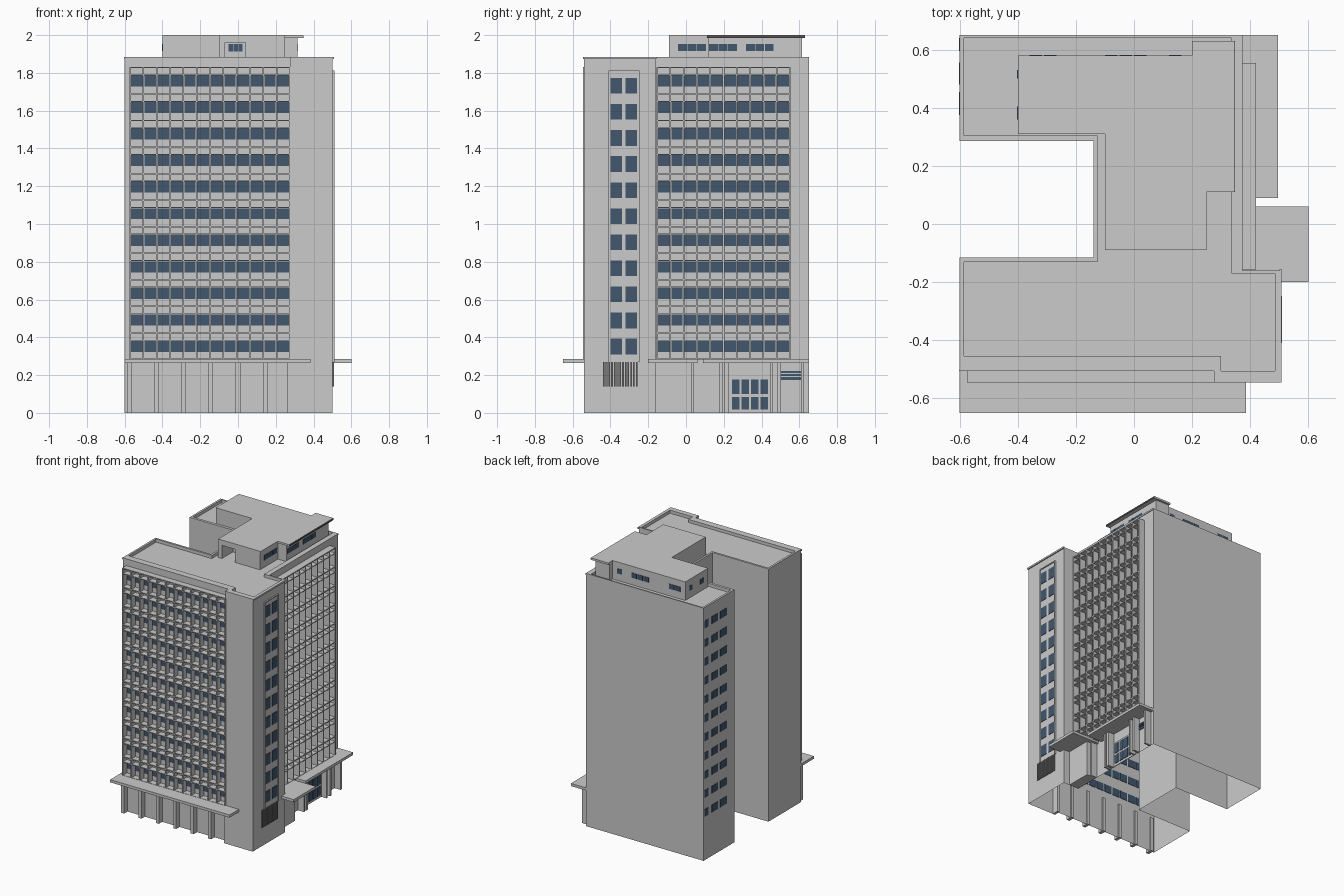
import bpy, bmesh

if "Cube" in bpy.data.objects:
    bpy.data.objects.remove(bpy.data.objects["Cube"])

def material(name, rgb):
    m = bpy.data.materials.new(name)
    m.diffuse_color = (*rgb, 1)
    m.use_nodes = True
    m.node_tree.nodes["Principled BSDF"].inputs["Base Color"].default_value = m.diffuse_color
    return m

GREY = material("concrete grey", (0.6, 0.6, 0.6))
GLASS = material("window blue", (0.053, 0.095, 0.155))
DARK = material("dark trim", (0.1, 0.08, 0.085))
STEEL = material("grille grey", (0.2, 0.2, 0.2))

def finish(bm, name, mat):
    bmesh.ops.recalc_face_normals(bm, faces=bm.faces)
    me = bpy.data.meshes.new(name)
    bm.to_mesh(me)
    bm.free()
    me.materials.append(mat)
    ob = bpy.data.objects.new(name, me)
    bpy.context.collection.objects.link(ob)
    return ob

def boxes(name, items, mat):
    """One object made of boxes given as (x0, x1, y0, y1, z0, z1)."""
    bm = bmesh.new()
    for b in items:
        v = [bm.verts.new((x, y, z)) for x in b[0:2] for y in b[2:4] for z in b[4:6]]
        for f in ((0, 1, 3, 2), (4, 6, 7, 5), (0, 4, 5, 1), (2, 3, 7, 6), (0, 2, 6, 4), (1, 5, 7, 3)):
            bm.faces.new([v[i] for i in f])
    return finish(bm, name, mat)

def walls(bm, lower, upper):
    n = len(lower)
    for i in range(n):
        j = (i + 1) % n
        bm.faces.new((lower[i], lower[j], upper[j], upper[i]))

def ring(bm, pts, z):
    return [bm.verts.new((x, y, z)) for x, y in pts]

def prism(name, pts, z0, z1, mat):
    bm = bmesh.new()
    a, b = ring(bm, pts, z0), ring(bm, pts, z1)
    walls(bm, a, b)
    bm.faces.new(a)
    bm.faces.new(b)
    return finish(bm, name, mat)

# Tower shell: open-bottomed walls, parapet and sunken roof
outer = [(-.6, -.5), (.275, -.5), (.275, -.54), (.5, -.54), (.5, -.16), (.37, -.16),
         (.37, .65), (-.6, .65), (-.6, .285), (-.14, .285), (-.14, -.115), (-.6, -.115)]
inner = [(-.585, -.455), (.3, -.455), (.3, -.505), (.485, -.505), (.485, -.17), (.335, -.17),
         (.335, .64), (-.585, .64), (-.585, .305), (-.125, .305), (-.125, -.13), (-.585, -.13)]
bm = bmesh.new()
r = [ring(bm, outer, 0), ring(bm, outer, 1.885), ring(bm, inner, 1.885), ring(bm, inner, 1.862)]
for lo, up in zip(r, r[1:]):
    walls(bm, lo, up)
bm.faces.new(r[3])
finish(bm, "tower_shell", GREY)

# Thin roof edge caps
boxes("roof_edge_caps", [(.5, .508, -.545, -.155, 1.873, 1.885),
                         (.275, .508, -.545, -.54, 1.873, 1.885),
                         (-.603, .275, -.505, -.5, 1.873, 1.885),
                         (.37, .374, -.16, .65, 1.873, 1.885)], GREY)

# Canopies
boxes("front_canopy", [(-.6, .385, -.65, -.5, .265, .285)], GREY)
boxes("side_canopy", [(.36, .495, .09, .65, .265, .285)], GREY)
boxes("entrance_canopy", [(.37, .6, -.2, .06, .265, .285)], GREY)

# Sunshade grids on the front and right facades
Z0, FLOORS = .285, 11
STEP = (1.83 - Z0) / FLOORS

def facade(name, a0, a1, bays, wall, out, place):
    """place maps (along0, along1, depth0, depth1, z0, z1) onto a box."""
    pitch = (a1 - a0) / bays
    s = 1 if out > wall else -1
    grid, glass = [], []
    for i in range(bays + 1):
        c = a0 + i * pitch
        grid.append(place(c - .004, c + .004, wall, out, Z0, 1.83))
    for k in range(FLOORS + 1):
        z = Z0 + k * STEP
        grid.append(place(a0, a1, wall, out, z - .005, z + .002))
        if k == FLOORS:
            continue
        grid.append(place(a0, a1, wall, out, z + .097, z + .102))
        for i in range(bays):
            c = a0 + (i + .5) * pitch
            glass.append(place(c - .03, c + .03, wall - s * .003, wall + s * .003,
                               z + .038, z + .096))
    boxes(name + "_sunshade_grid", grid, GREY)
    boxes(name + "_windows", glass, GLASS)

facade("front", -.571, .275, 12, -.5, -.545,
       lambda a, b, d, e, z, t: (a, b, min(d, e), max(d, e), z, t))
facade("right", -.153, .55, 10, .37, .42,
       lambda a, b, d, e, z, t: (d, e, a, b, z, t))

# Front ground floor columns, standing in front of the recessed wall
boxes("front_columns", [(-.586 + .1435 * i, -.562 + .1435 * i, -.54, -.49, 0, .265)
                        for i in range(6)] + [(.262, .28, -.54, -.49, 0, .265)], GREY)

# Window strip on the right end of the front wing
boxes("end_window_panel", [(.5, .504, -.405, -.25, .27, 1.81)], GREY)
boxes("end_window_frame", [(.5, .51, -.41, -.404, .27, 1.81), (.5, .51, -.253, -.247, .27, 1.81),
                           (.5, .51, -.41, -.247, 1.805, 1.812)], GREY)
boxes("end_windows", [(.502, .507, y, y + .06, .31 + .138 * k, .393 + .138 * k)
                      for k in range(11) for y in (-.4, -.319)], GLASS)
boxes("vent_grille", [(.5, .508, -.44 + .0145 * i, -.431 + .0145 * i, .14, .27)
                      for i in range(13)], STEEL)

# Windows on the left end of the back wing
boxes("back_wing_windows", [(-.602, -.598, a, b, z, z + .056)
                            for a, b in ((.595, .64), (.48, .555), (.375, .455))
                            for z in [Z0 + k * STEP + .04 for k in range(FLOORS)]], GLASS)

# Entrance side: lobby block, piers, glazed doors and high louvres
boxes("lobby_block", [(.37, .45, -.158, .03, 0, .265)], GREY)
boxes("entrance_piers", [(.37, .42, a, b, 0, .265)
                         for a, b in ((.03, .042), (.178, .192), (.205, .225), (.445, .457),
                                      (.485, .5), (.61, .625))], GREY)
boxes("entrance_frame", [(.37, .376, .235, .445, 0, .188)], GREY)
boxes("entrance_glazing", [(.374, .38, .244 + .05 * i, .283 + .05 * i, a, b)
                           for i in range(4) for a, b in ((.018, .085), (.1, .176))], GLASS)
boxes("louvre_windows", [(.37, .376, .503, .608, z, t)
                         for z, t in ((.173, .19), (.195, .205), (.21, .222))], GLASS)

# Rooftop penthouse with a doorway notch in front
corner = [(.245, -.09), (.245, .12), (.315, .12), (.315, .615), (.2, .615), (.2, .58),
          (-.4, .58), (-.4, .31), (-.1, .31), (-.1, -.09)]
notch = [(-.07, -.09), (-.07, .04), (.04, .04), (.04, -.09)]
prism("penthouse_walls", corner + notch, 1.855, 1.96, GREY)
prism("penthouse_upper_walls", corner, 1.96, 1.987, GREY)
roof = [(.25, -.09), (.25, .11), (.345, .11), (.345, .63), (.2, .63), (.2, .58),
        (-.4, .58), (-.4, .31), (-.1, .31), (-.1, -.09)]
prism("penthouse_roof", roof, 1.986, 2.0, GREY)
boxes("penthouse_fascia", [(.344, .347, .11, .63, 1.986, 1.998)], DARK)

# Penthouse windows: right, front, back and left
pw = [(.244, .247, -.043 + .051 * i, .005 + .051 * i, 1.915, 1.952) for i in range(3)]
pw += [(.314, .317, a + .05 * i, a + .047 + .05 * i, 1.915, 1.952)
       for a in (.122, .317) for i in range(3)]
pw += [(-.05 + .026 * i, -.027 + .026 * i, .037, .041, 1.912, 1.953)[:2] + (.036, .041, 1.912, 1.953)
       for i in range(3)]
pw += [(a + .05 * i, a + .043 + .05 * i, .578, .582, 1.915, 1.952)
       for a, n in ((.12, 1), (-.1, 3), (-.36, 2)) for i in range(n)]
pw += [(-.402, -.398, a, a + w, 1.915, 1.952) for a, w in ((.5, .03), (.36, .045))]
boxes("penthouse_windows", pw, GLASS)
